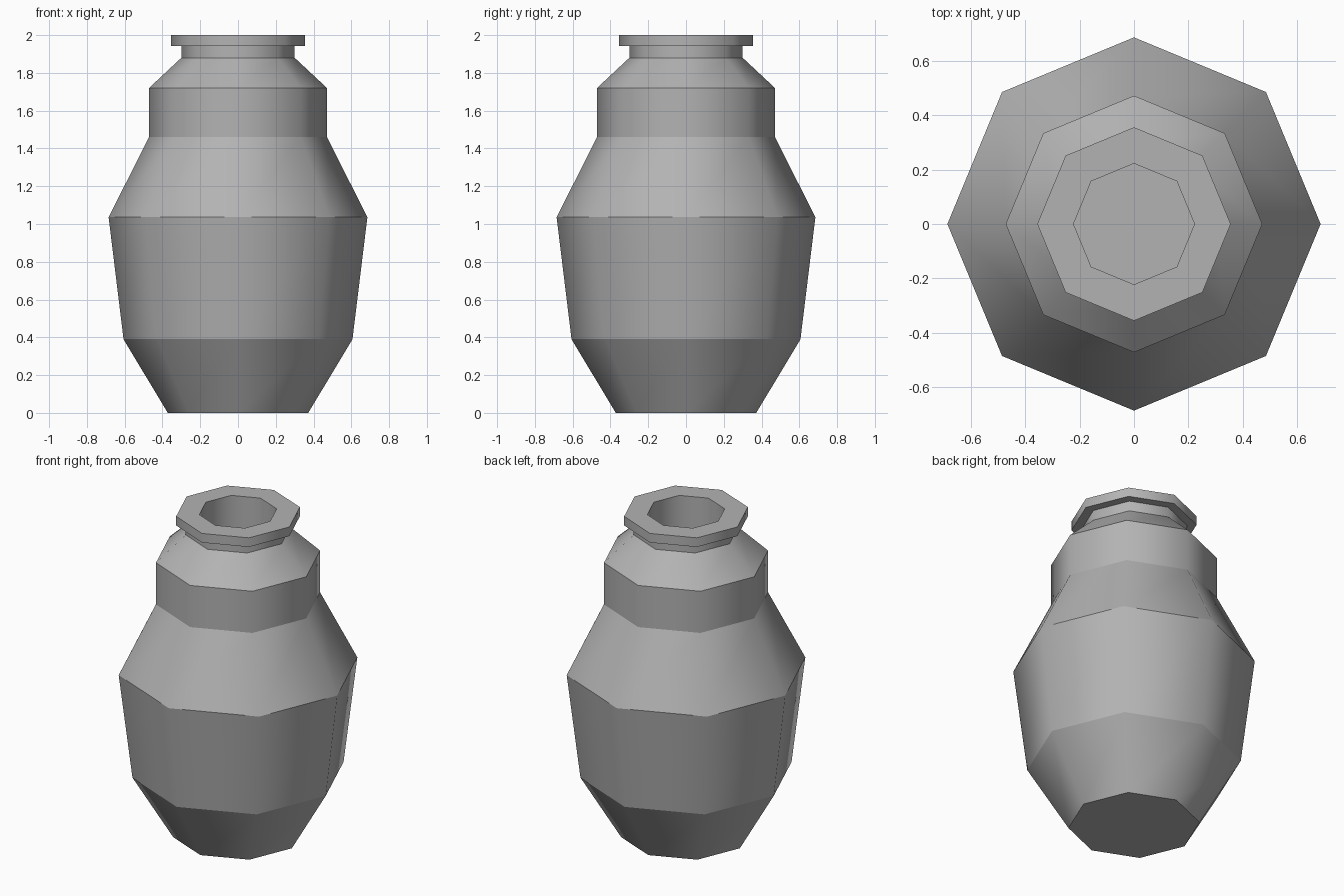
import bpy, bmesh
from math import cos, sin, pi

if "Cube" in bpy.data.objects:
    bpy.data.objects.remove(bpy.data.objects["Cube"])

SIDES = 8

# Dark grey used for the whole jar
grey = bpy.data.materials.new("dark_grey")
grey.diffuse_color = (0.45, 0.45, 0.45, 1)
grey.use_nodes = True
grey.node_tree.nodes["Principled BSDF"].inputs["Base Color"].default_value = grey.diffuse_color


def lathe(name, profile, cap_start=False, cap_end=False):
    """Revolve (radius, z) points: smooth around the axis, sharp along each ring."""
    bm = bmesh.new()
    rings = [[bm.verts.new((r * cos(2 * pi * k / SIDES), r * sin(2 * pi * k / SIDES), z))
              for k in range(SIDES)] for r, z in profile]
    for a, b in zip(rings, rings[1:]):
        for k in range(SIDES):
            n = (k + 1) % SIDES
            bm.faces.new((a[k], a[n], b[n], b[k])).smooth = True
    if cap_start:
        bm.faces.new(rings[0][::-1])
    if cap_end:
        bm.faces.new(rings[-1])
    for ring in rings:
        for k in range(SIDES):
            bm.edges.get((ring[k], ring[(k + 1) % SIDES])).smooth = False
    mesh = bpy.data.meshes.new(name)
    bm.to_mesh(mesh)
    bm.free()
    mesh.materials.append(grey)
    obj = bpy.data.objects.new(name, mesh)
    bpy.context.collection.objects.link(obj)
    return obj


# Belly, shoulders and neck, closed at the bottom
lathe("jar_body", [(0.372, 0), (0.606, 0.39), (0.685, 1.036), (0.471, 1.46),
                   (0.471, 1.72), (0.3, 1.88), (0.3, 1.943)], cap_start=True)

# Overhanging lip and the bore running down inside the neck
lathe("jar_lip", [(0.3, 1.943), (0.355, 1.943), (0.355, 2.0),
                  (0.222, 2.0), (0.222, 1.6)], cap_end=True)
